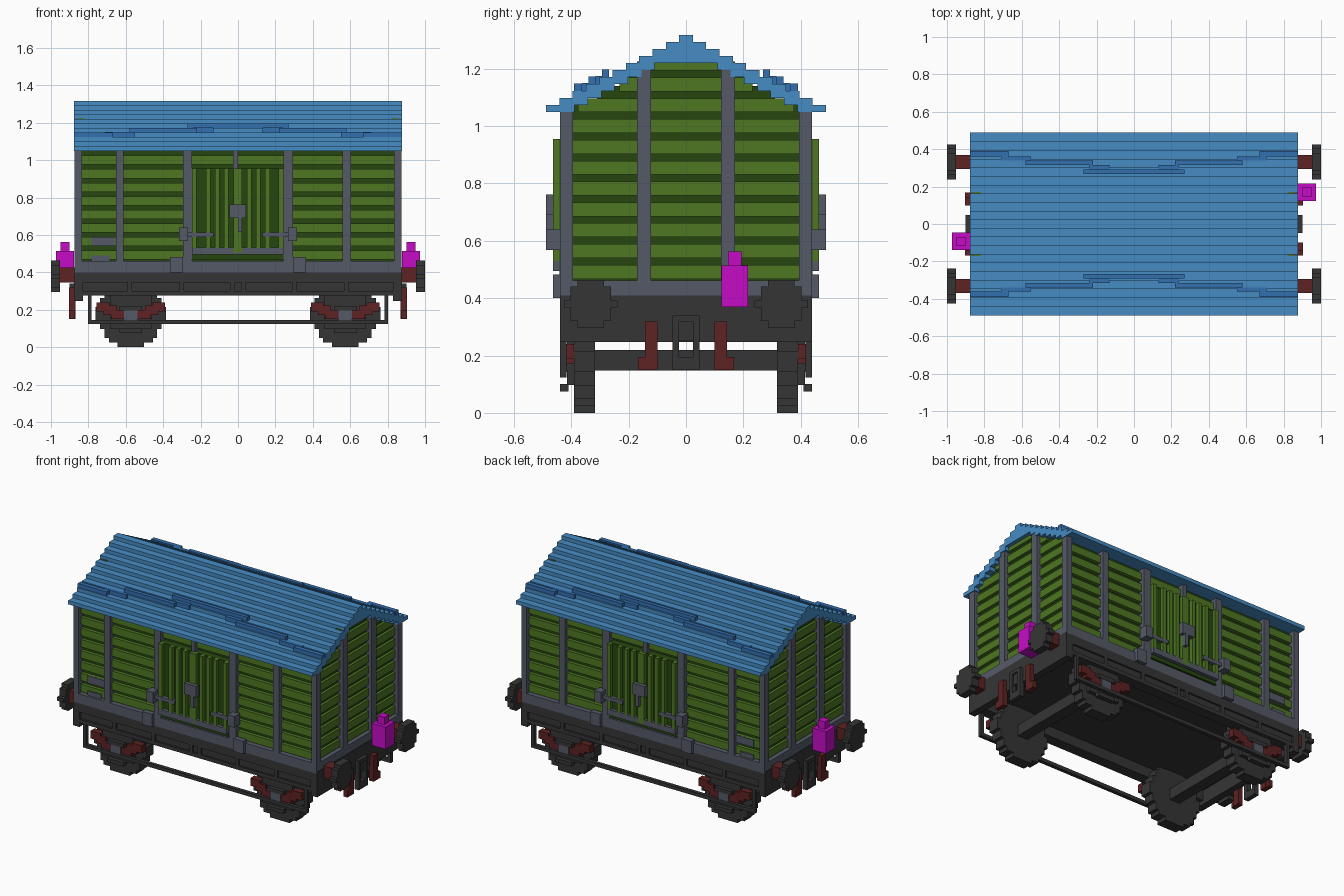
import bpy, bmesh, math

if "Cube" in bpy.data.objects:
    bpy.data.objects.remove(bpy.data.objects["Cube"])


def colour(name, hexa):
    """Flat material from an sRGB hex value."""
    lin = [(c / 12.92 if c <= 0.04045 else ((c + 0.055) / 1.055) ** 2.4)
           for c in (int(hexa[i:i + 2], 16) / 255 for i in (0, 2, 4))]
    m = bpy.data.materials.new(name)
    m.use_nodes = True
    m.diffuse_color = (*lin, 1)
    m.node_tree.nodes["Principled BSDF"].inputs["Base Color"].default_value = (*lin, 1)
    return m


BLUE = colour("roof blue", "468CC4")
DEEP = colour("strip blue", "3470B0")
GREEN = colour("plank green", "4E7722")
DARK = colour("groove green", "264610")
GREY = colour("frame grey", "555A67")
IRON = colour("iron grey", "353535")
RUST = colour("rust brown", "5E2222")
LAMP = colour("lamp magenta", "C60CC6")
V = 0.0235  # block size


def part(name, mat, boxes, mirror=""):
    """One object from (x0, x1, y0, y1, z0, z1) boxes, mirrored on the given axes."""
    for i, axis in ((0, "x"), (2, "y")):
        if axis in mirror:
            boxes = boxes + [b[:i] + (-b[i + 1], -b[i]) + b[i + 2:] for b in boxes]
    bm = bmesh.new()
    for b in boxes:
        v = [bm.verts.new((x, y, z)) for x in b[0:2] for y in b[2:4] for z in b[4:6]]
        for f in ((0, 1, 3, 2), (4, 6, 7, 5), (0, 4, 5, 1), (2, 3, 7, 6), (0, 2, 6, 4), (1, 5, 7, 3)):
            bm.faces.new([v[k] for k in f])
    me = bpy.data.meshes.new(name)
    bm.to_mesh(me)
    bm.free()
    me.materials.append(mat)
    ob = bpy.data.objects.new(name, me)
    bpy.context.collection.objects.link(ob)
    return ob


def disc(axis, a, b, c, cz, r):
    """Stepped disc from a to b along the axis, centred at c and cz."""
    n = round(2 * r / V)
    h = 2 * r / n
    out = []
    for k in range(n):
        z = -r + h * k
        w = max(V, round(math.sqrt(r * r - (z + h / 2) ** 2) / V) * V)
        span = (a, b, c - w, c + w) if axis == "x" else (c - w, c + w, a, b)
        out.append(span + (cz + z, cz + z + h))
    return out


# Roof: stepped courses, open under the eaves
RISE, RUN, TOP = 0.0243, 0.0464, 1.317
courses = []
for i in range(11):
    h, z = 0.024 + RUN * i, TOP - RISE * i
    if i < 4:
        courses.append((-0.877, 0.877, -h, h, z - RISE, z))
    else:
        courses += [(-0.877, 0.877, s, e, z - RISE, z) for s, e in ((-h, 0.1 - h), (h - 0.1, h))]
part("roof", BLUE, courses)
part("roof_strips", DEEP, [
    (0, 0.27, 0.268, 0.292, 1.165, 1.197),
    (0.13, 0.24, 0.292, 0.315, 1.147, 1.175),
    (0.22, 0.58, 0.315, 0.34, 1.14, 1.172),
    (0.55, 0.71, 0.34, 0.362, 1.12, 1.15),
    (0.67, 0.877, 0.362, 0.39, 1.115, 1.148)], "xy")

# Body core shows as the dark grooves; gable narrows towards the ridge
part("body_core", DARK, [(-0.835, 0.835, -0.396, 0.396, 0.40, 1.085),
                         (-0.835, 0.835, -0.31, 0.31, 1.085, 1.14),
                         (-0.835, 0.835, -0.2, 0.2, 1.14, 1.215)])

# Horizontal planks between the grooves
side_planks, end_planks = [], []
for k in range(-1, 11):
    z0, z1 = max(0.46, 0.54 + 0.0726 * k), 0.5886 + 0.0726 * k
    if z1 < 1.07:
        side_planks.append((-0.84, 0.84, 0.39, 0.418, z0, z1))
    z1 = min(z1, 1.225)
    if z1 > z0:
        w = min(0.394, 2 * (1.285 - z1)) if z1 < 1.2 else 0.17
        end_planks.append((0.82, 0.852, -w, w, z0, z1))
part("side_planks", GREEN, side_planks, "y")
part("end_planks", GREEN, end_planks, "x")

# Frame posts and sill
part("corner_posts", GREY, [(0.835, 0.873, 0.394, 0.44, 0.40, 1.07)], "xy")
part("side_posts", GREY, [(a, b, 0.39, 0.44, 0.44, 1.06) for a, b in
                          ((-0.653, -0.611), (-0.295, -0.247), (0.242, 0.293), (0.56, 0.603))], "y")
part("end_posts", GREY, [(0.82, 0.873, 0.122, 0.17, 0.44, 1.222)], "xy")
part("sill", GREY, [(-0.873, 0.873, 0.38, 0.44, 0.40, 0.462)], "y")
part("end_sill", GREY, [(0.80, 0.873, -0.42, 0.42, 0.408, 0.462)], "x")

# Sliding doors with upright slats
part("door_panel", DARK, [(-0.247, 0.242, 0.39, 0.441, 0.47, 0.955)], "y")
slats = [(x, x + 0.025, 0.43, 0.464, 0.53, 0.955) for x in (-0.247, -0.172, -0.124, -0.075, 0.047, 0.096, 0.145, 0.217)]
part("door_slats", GREEN, slats + [(-0.025, 0.022, 0.43, 0.464, 0.505, 0.955)], "y")
part("door_fittings", GREY, [
    (-0.027, 0, 0.4, 0.44, 0.955, 1.055),
    (-0.247, 0.242, 0.43, 0.464, 0.495, 0.532),
    (-0.045, 0.042, 0.46, 0.488, 0.69, 0.762),
    (0, 0.022, 0.46, 0.488, 0.617, 0.69)], "y")
part("door_bolts", GREY, [
    (0.268, 0.316, 0.43, 0.488, 0.568, 0.64),
    (0.13, 0.268, 0.44, 0.466, 0.59, 0.614)], "xy")
part("door_stops", GREY, [(0.293, 0.363, 0.43, 0.464, 0.40, 0.483)], "xy")
part("label_plates", GREY, [(-0.782, -0.658, 0.41, 0.426, 0.54, 0.588),
                            (-0.782, -0.685, 0.41, 0.426, 0.46, 0.49)], "y")

# Chassis
part("floor", IRON, [(-0.86, 0.86, -0.40, 0.40, 0.34, 0.405)])
part("solebars", IRON, [(-0.873, 0.873, 0.37, 0.428, 0.275, 0.402),
                        (-0.873, 0.873, 0.42, 0.44, 0.345, 0.402),
                        (-0.873, 0.873, 0.42, 0.44, 0.275, 0.30)], "y")
part("solebar_ribs", IRON, [(x - 0.012, x + 0.012, 0.42, 0.44, 0.30, 0.345)
                            for x in (0.03, 0.3, 0.58, 0.84)], "xy")
part("buffer_beams", IRON, [(0.83, 0.876, -0.44, 0.44, 0.248, 0.41)], "x")

# Wheels, axles, axle boxes and springs
WX = 0.573
part("wheels", IRON, disc("y", 0.317, 0.39, WX, 0.18, 0.18), "xy")
part("axles", IRON, [(WX - 0.036, WX + 0.036, -0.32, 0.32, 0.148, 0.22)], "x")
part("axle_guards", IRON, [
    (WX - 0.11, WX + 0.11, 0.385, 0.415, 0.098, 0.275),
    (WX - 0.06, WX + 0.06, 0.41, 0.44, 0.195, 0.22),
    (WX - 0.06, WX + 0.06, 0.41, 0.44, 0.075, 0.10)], "xy")
part("axle_boxes", GREY, [(WX - 0.037, WX + 0.037, 0.39, 0.438, 0.142, 0.205)], "xy")
part("leaf_springs", RUST, [(WX + s * a - 0.035, WX + s * a + 0.035, 0.39, 0.43, z, z + 0.05)
                            for s in (-1, 1) for a, z in ((0.072, 0.15), (0.11, 0.172), (0.148, 0.19))], "xy")
part("brake_rods", IRON, [(-0.803, 0.803, 0.417, 0.44, 0.123, 0.146)], "y")
part("brake_hangers", IRON, [(0.782, 0.803, 0.417, 0.44, 0.123, 0.28)], "xy")

# Buffers
part("buffer_heads", IRON, disc("x", 0.953, 1.0, 0.332, 0.38, 0.084), "xy")
part("buffer_shafts", RUST, [(0.87, 0.955, 0.295, 0.37, 0.345, 0.425)], "xy")

# Coupling link and hanging brackets on each end
part("coupling", IRON, [(0.87, 0.9, 0.024, 0.047, 0.15, 0.34),
                        (0.87, 0.9, -0.047, -0.024, 0.15, 0.34),
                        (0.87, 0.9, -0.024, 0.024, 0.318, 0.34),
                        (0.87, 0.888, -0.024, 0.024, 0.25, 0.318),
                        (0.87, 0.9, -0.024, 0.024, 0.15, 0.195)], "x")
part("end_brackets", RUST, [(0.87, 0.903, 0.1, 0.143, 0.15, 0.318),
                            (0.875, 0.903, 0.12, 0.168, 0.15, 0.195)], "xy")

# Tail lamps
for name, s, y in (("left_lamp", 1, 0.17), ("right_lamp", -1, -0.093)):
    x = s * 0.924
    part(name, LAMP, [(x - 0.048, x + 0.048, y - 0.047, y + 0.047, 0.37, 0.513),
                      (x - 0.024, x + 0.024, y - 0.024, y + 0.024, 0.513, 0.562)])
